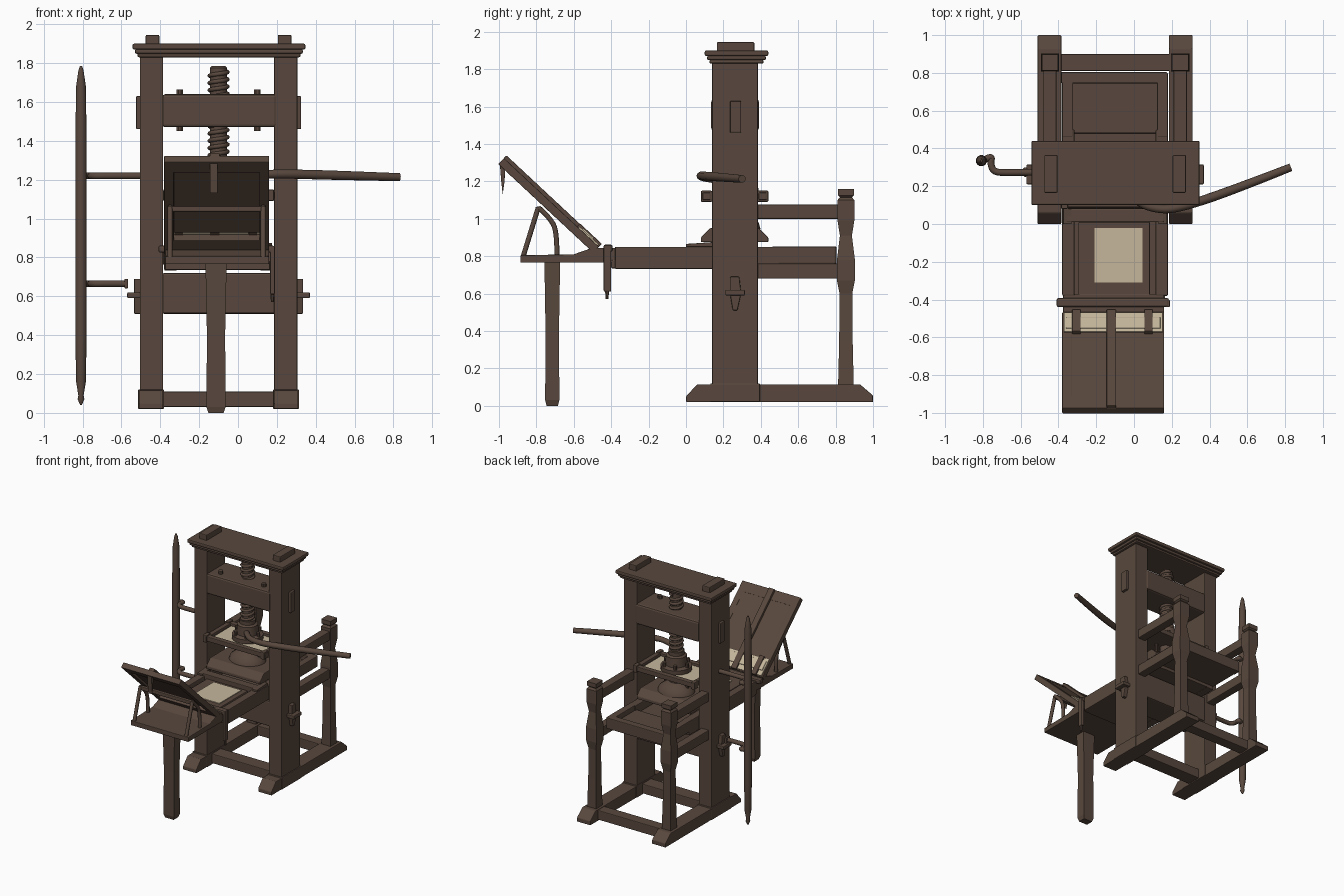
import bpy, bmesh, math
from mathutils import Vector

if "Cube" in bpy.data.objects:
    bpy.data.objects.remove(bpy.data.objects["Cube"])


def material(name, rgb):
    m = bpy.data.materials.new(name)
    m.diffuse_color = (*rgb, 1)
    m.use_nodes = True
    m.node_tree.nodes["Principled BSDF"].inputs["Base Color"].default_value = m.diffuse_color
    return m


WOOD = material("dark_wood", (0.098, 0.064, 0.047))
PAPER = material("parchment", (0.56, 0.47, 0.33))
CX = -0.1                # the frame is symmetric about this x
SCREW_Y = 0.27


def finish(name, bm, mat=WOOD, bevel=0.0, smooth=False):
    bmesh.ops.recalc_face_normals(bm, faces=bm.faces)
    me = bpy.data.meshes.new(name)
    bm.to_mesh(me)
    bm.free()
    me.materials.append(mat)
    ob = bpy.data.objects.new(name, me)
    bpy.context.collection.objects.link(ob)
    if bevel:
        mod = ob.modifiers.new("soft_edges", 'BEVEL')
        mod.width, mod.segments = bevel, 2
    if smooth:
        bpy.context.view_layer.objects.active = ob
        ob.select_set(True)
        bpy.ops.object.shade_smooth_by_angle(angle=math.radians(40))
        ob.select_set(False)
    return ob


def box(name, x, y, z, mat=WOOD, bevel=0.006):
    bm = bmesh.new()
    bmesh.ops.create_cube(bm, size=1)
    for v in bm.verts:
        v.co = [(r[0] + r[1]) / 2 + c * (r[1] - r[0]) for c, r in zip(v.co, (x, y, z))]
    return finish(name, bm, mat, bevel)


def prism(name, yz, x, bevel=0.005):
    bm = bmesh.new()
    f = bm.faces.new([bm.verts.new((x[0], y, z)) for y, z in yz])
    r = bmesh.ops.extrude_face_region(bm, geom=[f])
    bmesh.ops.translate(bm, vec=(x[1] - x[0], 0, 0),
                        verts=[g for g in r['geom'] if isinstance(g, bmesh.types.BMVert)])
    return finish(name, bm, WOOD, bevel)


def lathe(name, cx, cy, rz, n=20, smooth=True, stretch=1.0):
    """Rings of (radius, z) around a vertical axis; n=4 gives a square post."""
    bm = bmesh.new()
    k = 1 / math.cos(math.pi / n) if n == 4 else 1
    rings = [[bm.verts.new((cx + stretch * k * r * math.cos(2 * math.pi * (i + .5) / n),
                            cy + k * r * math.sin(2 * math.pi * (i + .5) / n), z))
              for i in range(n)] for r, z in rz]
    for a, b in zip(rings, rings[1:]):
        for i in range(n):
            bm.faces.new((a[i], a[(i + 1) % n], b[(i + 1) % n], b[i]))
    bm.faces.new(rings[0])
    bm.faces.new(rings[-1])
    return finish(name, bm, smooth=smooth)


def tube(name, pts, radii, spline='POLY'):
    cu = bpy.data.curves.new(name, 'CURVE')
    cu.dimensions, cu.bevel_depth, cu.bevel_resolution, cu.use_fill_caps = '3D', 1.0, 3, True
    s = cu.splines.new(spline)
    s.points.add(len(pts) - 1)
    for i, (p, sp) in enumerate(zip(pts, s.points)):
        sp.co = (*p, 1)
        sp.radius = radii if isinstance(radii, float) else radii[i]
    if spline == 'NURBS':
        s.use_endpoint_u, s.order_u, s.resolution_u = True, 3, 8
    cu.materials.append(WOOD)
    ob = bpy.data.objects.new(name, cu)
    bpy.context.collection.objects.link(ob)
    return ob


def mir(side, a, b):
    """x range measured outward from the frame's centre line"""
    return tuple(sorted((CX + side * a, CX + side * b)))


# main frame, repeated on both sides
for s, n in ((-1, "left"), (1, "right")):
    prism(n + "_foot", [(0, .02), (1, .02), (1, .055), (.93, .115), (.06, .115), (0, .05)],
          mir(s, .285, .41))
    box(n + "_main_post", mir(s, .285, .405), (.14, .385), (.1, 1.86))
    box(n + "_post_tenon", mir(s, .305, .375), (.165, .365), (1.86, 1.945))
    box(n + "_post_collar", mir(s, .28, .415), (.13, .395), (.02, .12))
    lathe(n + "_rear_post", CX + s * .345, .855,
          [(.042, .1), (.036, .35), (.034, .6), (.048, .67), (.048, .78), (.032, .91), (.045, .99),
           (.045, 1.1), (.032, 1.115), (.043, 1.125), (.043, 1.16)], n=4, smooth=False)
    box(n + "_upper_side_rail", mir(s, .31, .38), (.37, .83), (1.0, 1.075))
    box(n + "_lower_side_rail", mir(s, .31, .38), (.37, .83), (.68, .76))
    # through tenons and wedges
    box(n + "_head_tenon", mir(s, .39, .425), (.235, .295), (1.46, 1.63))
    prism(n + "_lower_tenon", [(.235, .69), (.285, .69), (.295, .6), (.275, .51), (.25, .51), (.235, .6)],
          mir(s, .39, .435))
    box(n + "_tenon_pin", mir(s, .4, .47), (.21, .315), (.59, .62))
    # head bolts
    lathe(n + "_head_bolt", CX + s * .2, .2, [(.018, 1.45), (.018, 1.665)], n=8)
    # till brackets
    for y in (.11, .41):
        box(n + "_till_block", mir(s, .25, .285), (y - .03, y + .03), (1.09, 1.15))

# moulded cap
for i, (o, z0, z1) in enumerate(((0, 1.83, 1.85), (.012, 1.848, 1.872), (.025, 1.87, 1.9))):
    box("cap_layer", (-.53 - o + .012, .33 + o - .008), (.125 - o, .415 + o), (z0, z1), bevel=.008)

# cross beams
box("head_beam", (-.39, .2), (.135, .39), (1.47, 1.64), bevel=.015)
box("lower_beam", (-.39, .2), (.145, .385), (.51, .72), bevel=.01)
box("front_floor_bar", (-.39, .2), (.2, .32), (.03, .11))
box("rear_floor_bar", (-.39, .2), (.81, .9), (.03, .11))

# screw with its spiral thread
lathe("screw_core", CX, SCREW_Y, [(.045, 1.12), (.045, 1.775), (.035, 1.785)])
tube("screw_thread",
     [(CX + .046 * math.cos(a * .5236), SCREW_Y + .046 * math.sin(a * .5236), 1.27 + a * .0031)
      for a in range(160)], .011)
lathe("screw_hub", CX, SCREW_Y,
      [(.12, 1.13), (.12, 1.165), (.085, 1.175), (.08, 1.25), (.062, 1.26), (.062, 1.29)])
for i in range(6):
    a = i * math.pi / 3
    lathe("hub_bolt", CX + .1 * math.cos(a), SCREW_Y + .1 * math.sin(a), [(.014, 1.16), (.014, 1.2)], n=8)

# till shelf carrying parchment
for y in (.11, .41):
    box("till_bar", (-.38, .19), (y - .022, y + .022), (1.1, 1.14))
for x in (-.36, .165):
    box("till_end", (x - .02, x + .02), (.11, .41), (1.1, 1.14))
box("till_board", (-.36, .16), (.11, .41), (1.1, 1.118), bevel=0)
box("till_parchment", (-.33, .135), (.14, .38), (1.118, 1.124), PAPER, 0)

# platen with domed boss
prism("platen", [(.08, .875), (.44, .875), (.44, .9), (.39, .95), (.13, .95), (.08, .9)], (-.35, .15))
lathe("platen_boss", CX, SCREW_Y,
      [(.13, .945), (.12, .98), (.08, 1.01), (.05, 1.03), (.045, 1.12)], stretch=1.15)
for x in (-.2, 0):
    lathe("platen_hanger", x, SCREW_Y, [(.013, .94), (.013, 1.13)], n=8)

# pulling bar
tube("pull_bar", [(CX, .25, 1.2), (.0, .12, 1.215), (.13, .075, 1.228), (.24, .085, 1.23), (.5, .17, 1.223),
                  (.83, .3, 1.213)], [.022, .022, .022, .024, .025, .021], 'NURBS')

# sliding bed
box("bed_base", (-.375, .165), (-.4, .5), (.735, .78))
box("bed_rear_base", (-.375, .17), (.48, .8), (.76, .81))
for s, n in ((-1, "left"), (1, "right")):
    box(n + "_bed_rail", mir(s, .215, .28), (-.38, .5), (.732, .85))
    box(n + "_rear_bed_rail", mir(s, .222, .28), (.46, .8), (.76, .852))
    prism(n + "_platen_guide", [(0, .85), (0, .865), (.14, .875), (.14, .85)], mir(s, .23, .275), .002)
box("rear_bed_end", (-.385, .175), (.745, .805), (.76, .852))
box("bed_cross_piece", (-.36, .16), (.01, .08), (.78, .868))
box("bed_panel", (-.295, .085), (-.4, .01), (.77, .835))
box("bed_sheet", (-.21, .045), (-.31, -.02), (.833, .841), PAPER, 0)
box("bed_front_bar", (-.41, .185), (-.44, -.392), (.825, .862), bevel=.01)
box("crank_arm", (.165, .19), (-.44, -.4), (.61, .86))
lathe("crank_tip", .177, -.422, [(.008, .57), (.012, .62)], n=8)

# front shelf and leg
prism("front_shelf", [(-.885, .765), (-.37, .765), (-.37, .845), (-.5, .845), (-.6, .81), (-.885, .805)],
      (-.375, .16))
lathe("front_leg", -.113, -.715, [(.03, 0), (.038, .03), (.036, .4), (.042, .77)], n=4,
      smooth=False, stretch=1.3)

# hinged lid, laid out flat along y and then tilted backwards
HINGE, TILT = Vector((0, -.475, .84)), math.radians(-43)


def lid(name, x, u, t, mat=WOOD, bevel=.004):
    ob = box(name, x, (-u[1], -u[0]), t, mat, bevel)
    ob.location, ob.rotation_euler = HINGE, (TILT, 0, 0)


lid("lid_board", (-.37, .15), (.14, .69), (-.012, .012))
for x in ((-.38, -.33), (.11, .16)):
    lid("lid_side", x, (0, .695), (-.03, .014))
for u in ((0, .1), (.61, .695)):
    lid("lid_end", (-.38, .16), u, (-.03, .014))
lid("lid_parchment", (-.37, .15), (.01, .15), (.014, .022), PAPER, 0)
lid("lid_parchment_roll", (-.36, .14), (.05, .13), (.02, .03), PAPER, .004)
lid("lid_centre_strap", (-.145, -.095), (0, .695), (.01, .034))
for x in (-.305, .077):
    lid("lid_hinge", (x - .022, x + .022), (.0, .16), (.01, .036))
prism("lid_hanging_tab", [(-.995, 1.29), (-.965, 1.3), (-.97, 1.2), (-.98, 1.13), (-.988, 1.2)],
      (-.145, -.105), .002)

# lid supports on both sides
for x in (-.35, .13):
    tube("lid_strut", [(x, -.87, .8), (x, -.79, 1.06)], .014)
    tube("lid_curved_brace", [(x, -.79, 1.06), (x, -.72, 1.0), (x, -.69, .92), (x, -.69, .8)], .014, 'NURBS')
box("lid_rest_bar", (-.36, .14), (-.8, -.77), (1.035, 1.065))

# upright rod on the left with two bracket hooks
lathe("upright_rod", -.808, .335, [(.004, .04), (.018, .07), (.014, .09), (.026, .16), (.03, .4), (.03, 1.4),
                                   (.026, 1.68), (.014, 1.76), (.006, 1.785)], n=12)
for n, z, x1 in (("upper", 1.22, -.49), ("lower", .665, -.575)):
    tube(n + "_rod_bracket", [(x1, .275, z), (-.7, .27, z), (-.745, .28, z), (-.76, .32, z), (-.75, .365, z),
                              (-.8, .335, z)], .018, 'NURBS')
box("lower_bracket_cap", (-.585, -.565), (.25, .3), (.64, .69))
